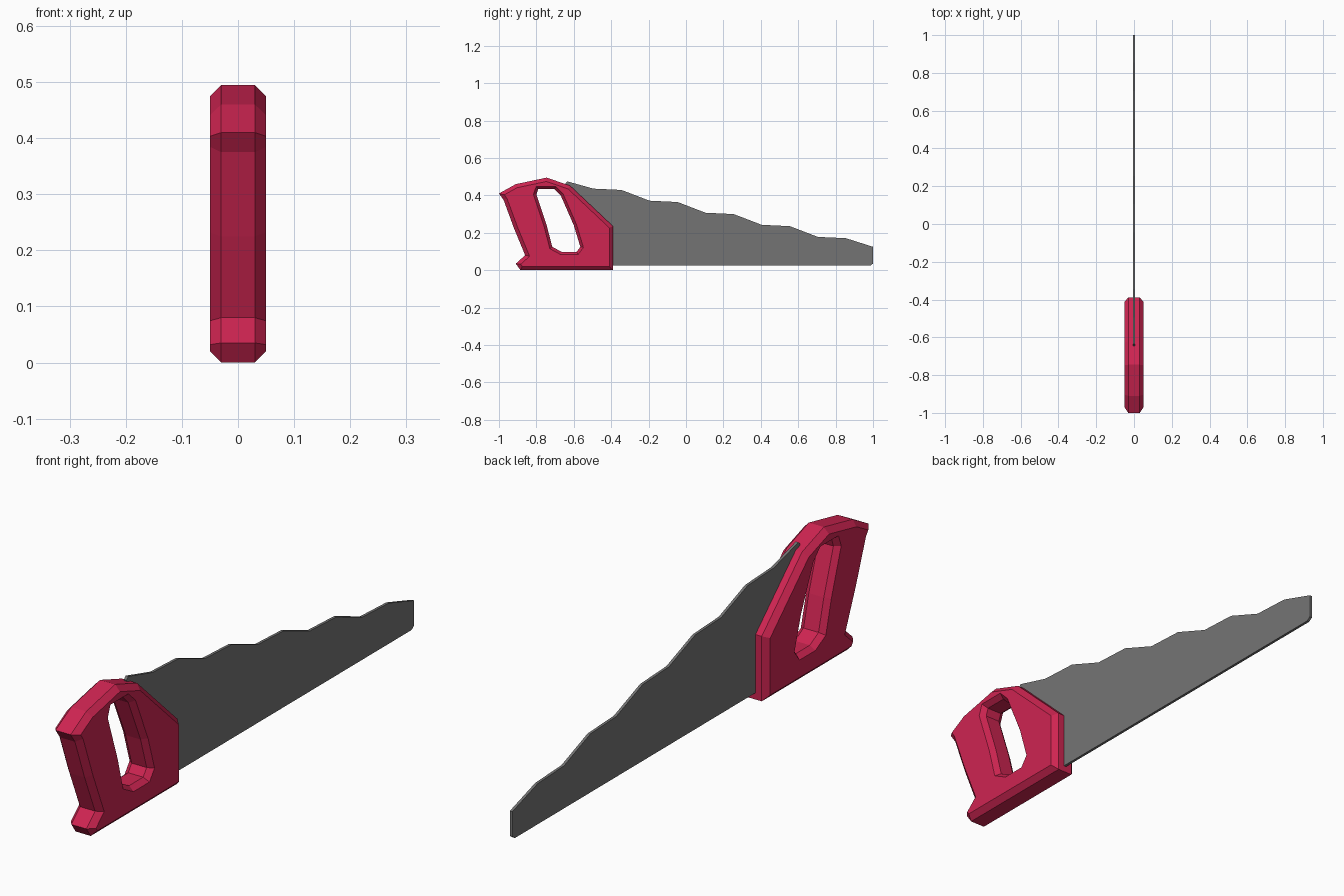
import bpy
import bmesh
from mathutils import Vector

cube = bpy.data.objects.get("Cube")
if cube:
    bpy.data.objects.remove(cube, do_unlink=True)


def make_material(name, color):
    mat = bpy.data.materials.new(name)
    mat.use_nodes = True
    mat.diffuse_color = color
    mat.node_tree.nodes["Principled BSDF"].inputs["Base Color"].default_value = color
    return mat


def grow(points, d):
    """Mitred offset of a clockwise (y, z) loop; positive d moves outwards."""
    pts = [Vector(p) for p in points]
    out = []
    for i, p in enumerate(pts):
        a = (p - pts[i - 1]).normalized()
        b = (pts[(i + 1) % len(pts)] - p).normalized()
        na, nb = Vector((-a.y, a.x)), Vector((-b.y, b.x))
        out.append(p + (na + nb) * d / (1 + na.dot(nb)))
    return out


def build_plate(name, loops, layers, mat):
    """Stack outlines along x, bridge them, and cap both ends.
    loops: (points, chamfer sign) pairs; layers: (x, chamfer) pairs."""
    bm = bmesh.new()
    caps = ([], [])
    for points, sign in loops:
        rings = [[bm.verts.new((x, p.x, p.y)) for p in grow(points, sign * c)]
                 for x, c in layers]
        n = len(points)
        for low, high in zip(rings, rings[1:]):
            for i in range(n):
                j = (i + 1) % n
                bm.faces.new((low[i], low[j], high[j], high[i]))
        for cap, ring in zip(caps, (rings[0], rings[-1])):
            cap += [bm.edges.get((ring[i - 1], ring[i])) for i in range(n)]
    for cap, side in zip(caps, (-1, 1)):
        bmesh.ops.triangle_fill(bm, edges=cap, use_beauty=True,
                                normal=(side, 0, 0))
    bmesh.ops.recalc_face_normals(bm, faces=bm.faces)
    mesh = bpy.data.meshes.new(name)
    bm.to_mesh(mesh)
    bm.free()
    mesh.materials.append(mat)
    obj = bpy.data.objects.new(name, mesh)
    bpy.context.collection.objects.link(obj)
    return obj


crimson = make_material("crimson plastic", (0.62, 0.018, 0.083, 1))
steel = make_material("grey steel", (0.175, 0.175, 0.175, 1))

# Handle: chamfered grip with a slanted finger hole
grip_outline = [(-1.0, 0.41), (-0.91, 0.46), (-0.745, 0.495), (-0.62, 0.452),
                (-0.39, 0.235), (-0.39, 0), (-0.885, 0), (-0.91, 0.035),
                (-0.86, 0.08), (-0.92, 0.225), (-0.975, 0.375)]
finger_hole = [(-0.80, 0.405), (-0.79, 0.433), (-0.703, 0.433), (-0.67, 0.40),
               (-0.60, 0.24), (-0.565, 0.125), (-0.585, 0.098),
               (-0.665, 0.098), (-0.715, 0.125), (-0.745, 0.24)]
build_plate("handle", [(grip_outline, -1), (finger_hole, 0.75)],
            [(-0.05, 0.02), (-0.03, 0), (0.03, 0), (0.05, 0.02)], crimson)

# Blade: thin plate whose upper edge steps down in repeating waves
blade_outline = [(-0.53, 0.024), (-0.645, 0.465), (-0.635, 0.475)]
for i in range(5):
    y, z = -0.495 + 0.3 * i, 0.436 - 0.0645 * i
    blade_outline += [(y, z), (y + 0.15, z - 0.007)]
blade_outline += [(1.0, 0.125), (1.0, 0.035), (0.985, 0.024)]
build_plate("blade", [(blade_outline, 0)], [(-0.005, 0), (0.005, 0)], steel)
